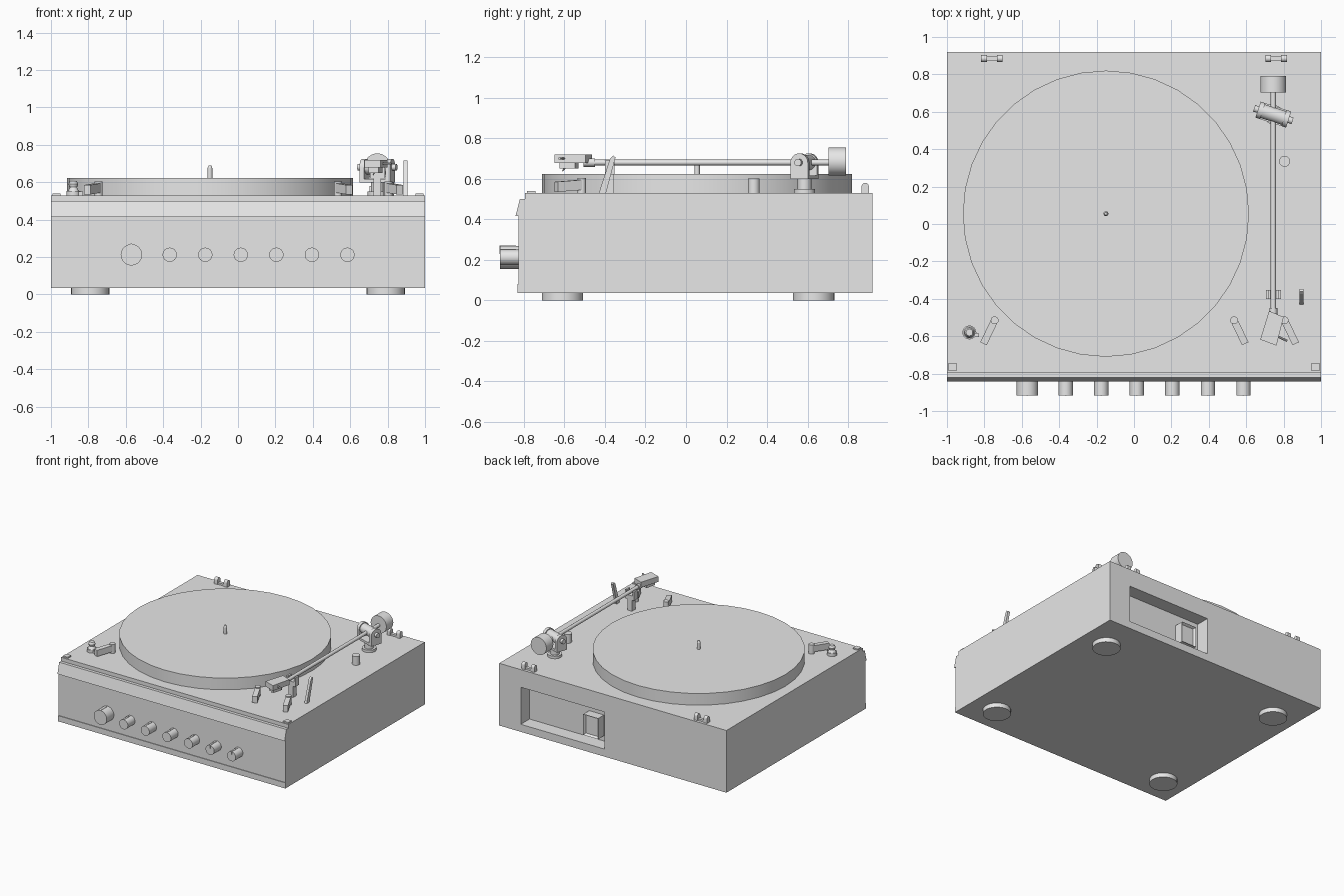
import bpy, bmesh, math
from mathutils import Matrix, Vector

old = bpy.data.objects.get("Cube")
if old:
    bpy.data.objects.remove(old, do_unlink=True)

grey = bpy.data.materials.new("plain grey")
grey.use_nodes = True
COLOR = (0.8, 0.8, 0.8, 1)
grey.diffuse_color = COLOR
grey.node_tree.nodes["Principled BSDF"].inputs["Base Color"].default_value = COLOR


def finish(name, bm, smooth=False):
    bmesh.ops.recalc_face_normals(bm, faces=bm.faces)
    mesh = bpy.data.meshes.new(name)
    bm.to_mesh(mesh)
    bm.free()
    mesh.materials.append(grey)
    ob = bpy.data.objects.new(name, mesh)
    bpy.context.collection.objects.link(ob)
    if smooth:
        bpy.ops.object.select_all(action='DESELECT')
        ob.select_set(True)
        bpy.context.view_layer.objects.active = ob
        bpy.ops.object.shade_smooth_by_angle(angle=math.radians(35))
    return ob


def rod(name, a, b, r1, r2=None, seg=24):
    """Cylinder or cone from point a to point b."""
    a, b = Vector(a), Vector(b)
    d = b - a
    m = Matrix.Translation((a + b) / 2) @ d.to_track_quat('Z', 'Y').to_matrix().to_4x4()
    bm = bmesh.new()
    bmesh.ops.create_cone(bm, cap_ends=True, segments=seg, radius1=r1,
                          radius2=r1 if r2 is None else r2, depth=d.length, matrix=m)
    return finish(name, bm, True)


def box(name, lo, hi):
    lo, hi = Vector(lo), Vector(hi)
    bm = bmesh.new()
    m = Matrix.Translation((lo + hi) / 2) @ Matrix.Diagonal((*(hi - lo), 1))
    bmesh.ops.create_cube(bm, size=1, matrix=m)
    return finish(name, bm)


def prism(name, pts, offset, smooth=False):
    """Planar outline pushed along an offset."""
    bm = bmesh.new()
    face = bm.faces.new([bm.verts.new(p) for p in pts])
    new = bmesh.ops.extrude_face_region(bm, geom=[face], use_keep_orig=True)
    bmesh.ops.translate(bm, vec=offset, verts=[v for v in new["geom"] if isinstance(v, bmesh.types.BMVert)])
    return finish(name, bm, smooth)


# Cabinet, extruded from its side outline
TOP = 0.53
outline = [(0.92, 0.035), (0.92, TOP), (-0.795, TOP), (-0.795, 0.50), (-0.82, 0.50),
           (-0.842, 0.415), (-0.828, 0.415), (-0.828, 0.08), (-0.833, 0.08), (-0.833, 0.035)]
cabinet = prism("cabinet", [(-1, y, z) for y, z in outline], (2, 0, 0))

# Rear connector recess
cutter = box("recess_cutter", (0.075, 0.81, 0.095), (0.81, 1.0, 0.39))
cutter.hide_render = True
cut = cabinet.modifiers.new("recess", 'BOOLEAN')
cut.object = cutter
cut.operation = 'DIFFERENCE'
cut.solver = 'EXACT'
bpy.context.view_layer.objects.active = cabinet
bpy.ops.object.modifier_apply(modifier="recess")
bpy.data.objects.remove(cutter, do_unlink=True)

# Power socket with a hollowed face
bm = bmesh.new()
bmesh.ops.create_cube(bm, size=1, matrix=Matrix.Translation((0.22, 0.845, 0.22))
                      @ Matrix.Diagonal((0.13, 0.08, 0.165, 1)))
bm.faces.ensure_lookup_table()
back = max(bm.faces, key=lambda f: f.calc_center_median().y)
bmesh.ops.inset_region(bm, faces=[back], thickness=0.015)
bmesh.ops.translate(bm, vec=(0, -0.02, 0), verts=back.verts)
finish("power_socket", bm)

# Feet, corner pads and rear hinges
for side, s in (("right", -1), ("left", 1)):
    for end, y in (("front", -0.61), ("back", 0.63)):
        rod(f"{end}_{side}_foot", (s * 0.79, y, 0), (s * 0.79, y, 0.036), 0.102, seg=32)
    box(f"{side}_corner_pad", (s * 0.97 - 0.022, -0.785, TOP), (s * 0.97 + 0.022, -0.743, 0.54))
    h = s * 0.76
    box(f"{side}_hinge_base", (h - 0.057, 0.872, TOP), (h + 0.057, 0.897, 0.545))
    for k in (-1, 1):
        x = h + k * 0.042
        pts = [(x - 0.015, 0.885 + 0.018 * math.cos(t), 0.562 + 0.018 * math.sin(t))
               for t in [math.pi * i / 8 for i in range(9)]]
        pts += [(x - 0.015, 0.867, TOP), (x - 0.015, 0.903, TOP)]
        prism(f"{side}_hinge_lug", pts, (0.03, 0, 0), True)

# Platter and spindle
PX, PY = -0.15, 0.055
rod("platter", (PX, PY, TOP), (PX, PY, 0.623), 0.765, seg=36)
rod("spindle", (PX, PY, 0.62), (PX, PY, 0.675), 0.013, seg=16)
rod("spindle_tip", (PX, PY, 0.675), (PX, PY, 0.69), 0.013, 0.007, 16)

# Control knobs with pointer ridges
for i in range(7):
    x = -0.57 if i == 0 else -0.555 + 0.19 * i
    r = 0.057 if i == 0 else 0.038
    rod("volume_knob" if i == 0 else "control_knob", (x, -0.82, 0.212), (x, -0.918, 0.212), r, seg=32)
    box("knob_pointer", (x - 0.004, -0.92, 0.212 + r * 0.4), (x + 0.004, -0.84, 0.214 + r))

# Small levers on the deck
for name, x, s in (("right_lever", -0.745, -1), ("speed_lever", 0.535, 1), ("start_lever", 0.805, 1)):
    rod(name + "_pivot", (x, -0.515, TOP), (x, -0.515, 0.603), 0.021, seg=16)
    d = Vector((s * 0.06, -0.125, 0))
    n = Vector((-d.y, d.x, 0)).normalized() * 0.019
    p = Vector((x, -0.515, 0))
    side = [p + n + Vector((0, 0, 0.545)), p + n + Vector((0, 0, 0.595)),
            p + d + n + Vector((0, 0, 0.585)), p + d + n + Vector((0, 0, 0.535))]
    prism(name, side, -2 * n)

# Adapter stub at the front corner
for r1, r2, z1, z2 in ((0.037, 0.037, TOP, 0.553), (0.03, 0.016, 0.553, 0.575),
                       (0.022, 0.026, 0.575, 0.59), (0.026, 0.018, 0.59, 0.607)):
    rod("adapter_stub", (-0.88, -0.58, z1), (-0.88, -0.58, z2), r1, r2)
box("adapter_tab", (-0.86, -0.605, TOP), (-0.83, -0.585, 0.55))

# Tonearm pedestal
AX, AY, AZ = 0.745, 0.585, 0.68
rod("arm_base_ring", (AX, AY, TOP), (AX, AY, 0.55), 0.052)
rod("arm_post", (AX, AY, TOP), (AX, AY, 0.605), 0.034)

# Yoke: round-topped cheeks on a base plate, turned with the bearing
ang = math.radians(-18)
u = Vector((math.cos(ang), math.sin(ang), 0))
v = Vector((-u.y, u.x, 0))
c = Vector((AX, AY, 0))


def local(a, b, z):
    return c + u * a + v * b + Vector((0, 0, z))


prism("yoke_base", [local(a, b, 0.598) for a, b in ((-0.085, -0.045), (0.085, -0.045), (0.085, 0.045), (-0.085, 0.045))],
      (0, 0, 0.018))
for k in (-1, 1):
    a = k * 0.073 - 0.013
    arc = [local(a, 0.045 * math.cos(math.pi * i / 12), AZ + 0.045 * math.sin(math.pi * i / 12)) for i in range(13)]
    prism("yoke_cheek", arc + [local(a, -0.045, 0.6), local(a, 0.045, 0.6)], u * 0.026, True)
    rod("bearing_pin", local(k * 0.08, 0, AZ), local(k * 0.108, 0, AZ), 0.018, seg=16)
rod("bearing_barrel", local(-0.06, 0, AZ), local(0.06, 0, AZ), 0.038)

# Arm tube, counterweight and collar
rod("arm_tube", (AX, -0.46, AZ), (AX, 0.72, AZ), 0.014, seg=16)
rod("counterweight", (AX, 0.703, 0.685), (AX, 0.79, 0.685), 0.069, seg=32)
rod("headshell_collar", (AX, -0.505, AZ), (AX, -0.45, AZ), 0.021, seg=16)

# Headshell, cartridge, stylus and finger lift
shell = [(0.722, -0.465), (0.80, -0.497), (0.762, -0.65), (0.675, -0.618)]
prism("headshell", [(x, y, 0.678) for x, y in shell], (0, 0, 0.042))
cart = [(0.718, -0.53), (0.772, -0.547), (0.752, -0.625), (0.698, -0.607)]
prism("cartridge", [(x, y, 0.65) for x, y in cart], (0, 0, 0.03))
rod("stylus", (0.728, -0.60, 0.652), (0.722, -0.61, 0.638), 0.006, 0.002, 8)
rod("finger_lift", (0.765, -0.60, 0.70), (0.82, -0.625, 0.70), 0.006, seg=8)

# Arm rest: post, saddle and two prongs
box("arm_rest_post", (0.725, -0.40, TOP), (0.765, -0.355, 0.635))
box("arm_rest_saddle", (0.705, -0.40, 0.62), (0.785, -0.352, 0.655))
for x in (0.712, 0.778):
    box("arm_rest_prong", (x - 0.007, -0.40, 0.65), (x + 0.007, -0.352, 0.69))

# Cueing lever and skating dial
blade = [(-0.43, TOP), (-0.395, TOP), (-0.348, 0.705), (-0.36, 0.715), (-0.375, 0.70)]
prism("cueing_lever", [(0.885, y, z) for y, z in blade], (0.02, 0, 0))
rod("skating_dial", (0.805, 0.335, TOP), (0.805, 0.335, 0.6), 0.029)
